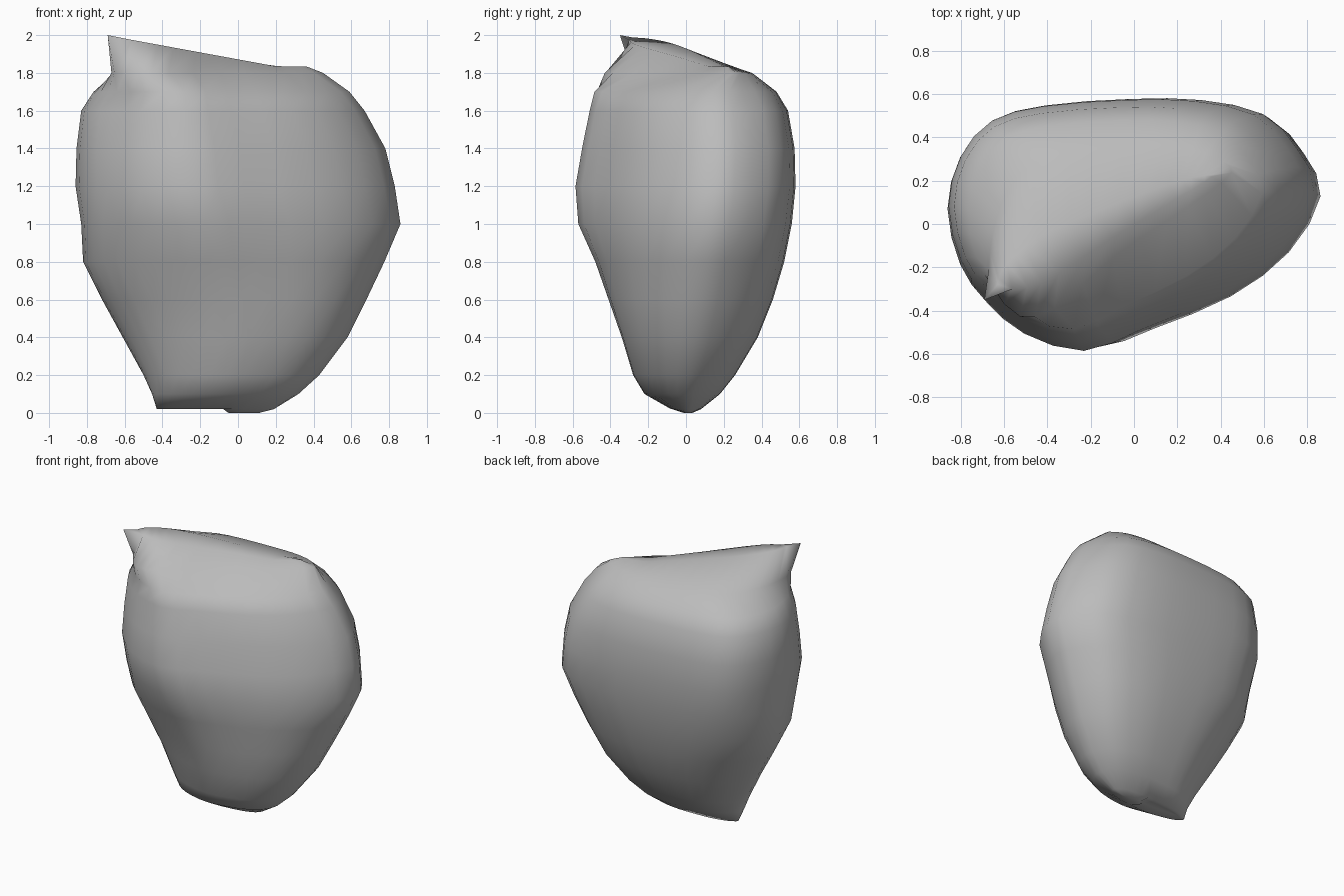
import bpy
import bmesh

cube = bpy.data.objects.get("Cube")
if cube:
    bpy.data.objects.remove(cube)

# Foot, widest and shoulder outlines, counter-clockwise from the +x end
foot = [(1, .1), (.92, .5), (.75, .83), (.38, 1), (0, 1), (-.4, .92),
        (-.7, .7), (-.9, .4), (-1, .1), (-.93, -.28), (-.75, -.61),
        (-.45, -.87), (-.07, -1), (.3, -.92), (.65, -.71), (.9, -.35)]
waist = [(.86, .16), (.78, .36), (.62, .52), (.33, .585), (0, .59), (-.4, .56),
         (-.65, .49), (-.8, .32), (-.86, .08), (-.8, -.18), (-.68, -.35),
         (-.5, -.5), (-.22, -.58), (.05, -.48), (.42, -.32), (.7, -.11)]
shoulder = [(.45, .24), (.41, .29), (.33, .33), (.2, .35), (.05, .35), (-.2, .34),
            (-.4, .31), (-.54, .22), (-.63, .06), (-.67, -.12), (-.66, -.28),
            (-.53, -.42), (-.37, -.38), (-.1, -.15), (.15, .02), (.33, .14)]

# Section height, x range, y range, shape (-1 foot, 0 waist, 1 shoulder)
sections = [(.02, -.43, .19, -.08, .08, -1), (.1, -.455, .32, -.22, .18, -1),
            (.2, -.5, .43, -.28, .26, -1), (.4, -.61, .58, -.34, .38, -1),
            (.6, -.72, .68, -.41, .46, -.8), (.8, -.82, .775, -.48, .52, -.5),
            (1.0, -.83, .86, -.57, .56, -.15), (1.2, -.86, .83, -.585, .58, 0),
            (1.4, -.855, .78, -.55, .575, 0), (1.6, -.83, .67, -.51, .54, 0),
            (1.7, -.77, .59, -.49, .48, .1), (1.8, -.67, .45, -.43, .35, 1)]


def refine(outline):
    """Add a smoothly interpolated point between each pair of points."""
    n = len(outline)
    result = []
    for i in range(n):
        a, b, c, d = (outline[(i + k) % n] for k in (-1, 0, 1, 2))
        result += [b, tuple((9 * (q + r) - p - s) / 16 for p, q, r, s in zip(a, b, c, d))]
    return result


def normalised(outline):
    """Scale an outline to the unit square."""
    xs, ys = zip(*outline)
    return [((x - min(xs)) / (max(xs) - min(xs)), (y - min(ys)) / (max(ys) - min(ys)))
            for x, y in outline]


foot, waist, shoulder = map(refine, (foot, waist, shoulder))


def section_ring(z, x0, x1, y0, y1, shape):
    """Blend two outlines and fit them to the section's range."""
    target = shoulder if shape > 0 else foot
    ring = []
    for (ax, ay), (bx, by) in zip(normalised(waist), normalised(target)):
        u = ax + (bx - ax) * abs(shape)
        v = ay + (by - ay) * abs(shape)
        ring.append((x0 + u * (x1 - x0), y0 + v * (y1 - y0), z))
    return ring


def ridge_line(x):
    return -.35 + .56 * (x + .68)


def ridge_ring(thickness):
    """Pinch the shoulder outline onto the sloping top ridge."""
    ring = []
    for x, y in shoulder:
        px = x * (.8 if x > 0 else .93)
        height = max(1.835, 1.835 + .165 * (.2 - px) / .9)
        ring.append((px, ridge_line(px) + (y - ridge_line(x)) * thickness, height))
    ring[len(ring) * 5 // 8] = (-.69, -.35, 2.0)     # pointed horn ending the ridge
    return ring


rings = [section_ring(*s) for s in sections] + [ridge_ring(.3)]
# Keel under the body, slightly hollow towards the -x end
keel = [(x * .75 - .03, y * .3 + .01, .03 if x < -.05 else 0) for x, y, z in rings[0]]
rings.insert(0, keel)

bm = bmesh.new()
loops = [[bm.verts.new(p) for p in ring] for ring in rings]
for lower, upper in zip(loops, loops[1:]):
    for i in range(len(lower)):
        j = (i + 1) % len(lower)
        bm.faces.new((lower[i], lower[j], upper[j], upper[i]))
caps = [bm.faces.new(loops[-1]), bm.faces.new(loops[0][::-1])]
bmesh.ops.triangulate(bm, faces=caps)
bmesh.ops.recalc_face_normals(bm, faces=bm.faces)
for face in bm.faces:
    face.smooth = True

mesh = bpy.data.meshes.new("boulder")
bm.to_mesh(mesh)
bm.free()
boulder = bpy.data.objects.new("boulder", mesh)
bpy.context.collection.objects.link(boulder)

# Plain stone colour
stone = bpy.data.materials.new("grey_stone")
stone.use_nodes = True
colour = (.5, .5, .5, 1)
stone.diffuse_color = colour
stone.node_tree.nodes["Principled BSDF"].inputs["Base Color"].default_value = colour
mesh.materials.append(stone)
